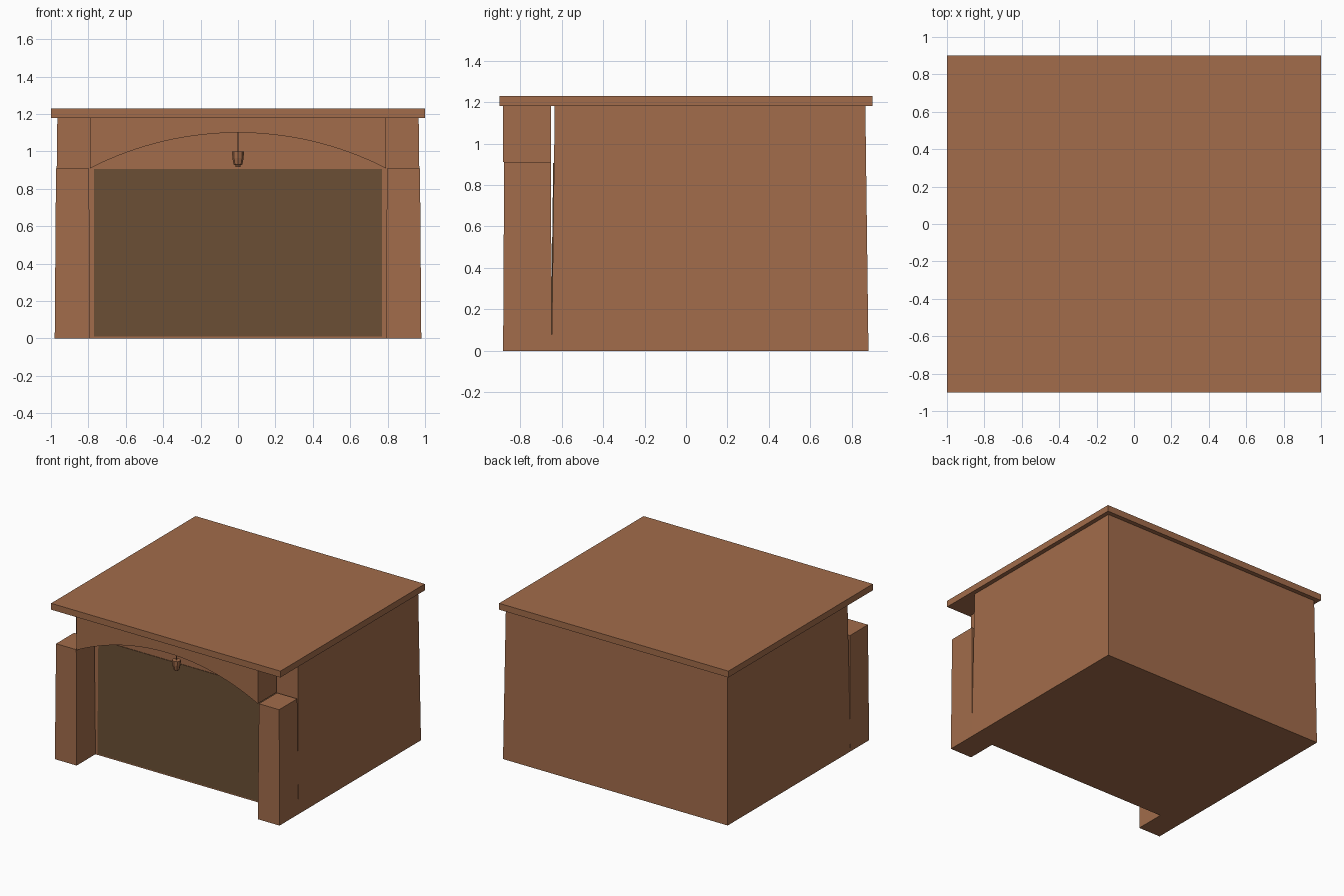
import bpy, bmesh, math

if "Cube" in bpy.data.objects:
    bpy.data.objects.remove(bpy.data.objects["Cube"])

def material(name, rgb):
    m = bpy.data.materials.new(name)
    m.diffuse_color = (*rgb, 1)
    m.use_nodes = True
    m.node_tree.nodes["Principled BSDF"].inputs["Base Color"].default_value = m.diffuse_color
    return m

BROWN = material("warm_brown", (0.36, 0.15, 0.069))
DARK = material("dark_brown", (0.145, 0.077, 0.035))

def make(name, verts, faces, mat):
    me = bpy.data.meshes.new(name)
    me.from_pydata(verts, [], faces)
    bm = bmesh.new()
    bm.from_mesh(me)
    bmesh.ops.recalc_face_normals(bm, faces=bm.faces)
    bm.to_mesh(me)
    bm.free()
    me.materials.append(mat)
    ob = bpy.data.objects.new(name, me)
    bpy.context.collection.objects.link(ob)
    return ob

def bridge(name, rings, mat):
    """Join equal-length rings into a closed solid."""
    n = len(rings[0])
    faces = [tuple(range(n)), tuple(range(n * (len(rings) - 1), n * len(rings)))]
    for r in range(len(rings) - 1):
        for i in range(n):
            j = (i + 1) % n
            faces.append((r * n + i, r * n + j, (r + 1) * n + j, (r + 1) * n + i))
    return make(name, [v for ring in rings for v in ring], faces, mat)

def tapered_box(name, x0, x1, y0, y1, z0, z1, tx=0, ty=0, mat=BROWN):
    def ring(a, b, z):
        return [(x0 + a, y0 + b, z), (x1 - a, y0 + b, z),
                (x1 - a, y1 - b, z), (x0 + a, y1 - b, z)]
    return bridge(name, [ring(0, 0, z0), ring(tx, ty, z1)], mat)

def turned(name, profile, y, sides):
    return bridge(name, [[(r * math.cos(2 * math.pi * i / sides),
                           y + r * math.sin(2 * math.pi * i / sides), z)
                          for i in range(sides)] for r, z in profile], BROWN)

# Roof slab and tapered main block
tapered_box("roof", -1, 1, -0.9, 0.9, 1.18, 1.23)
tapered_box("main_block", -0.98, 0.98, -0.648, 0.88, 0, 1.18, 0.014, 0.015)

# Front pillars, slightly tapered
for side, cx in (("left", -0.885), ("right", 0.885)):
    tapered_box(side + "_pillar", cx - 0.095, cx + 0.095, -0.882, -0.647, 0, 0.91, 0.007, 0.005)

# Arched lintel spanning the pillars
R = (0.79 ** 2 + 0.19 ** 2) / (2 * 0.19)
N = 32
front = [(-0.79, 1.18)]
for i in range(N + 1):
    x = -0.79 + 1.58 * i / N
    front.append((x, 1.10 - R + math.sqrt(R * R - x * x)))
front.append((0.79, 1.18))
bridge("arch_lintel", [[(x, y, z) for x, z in front] for y in (-0.882, -0.65)], BROWN)

# Dark front panel lying on the leaning wall
def wall_y(z):
    return -0.648 + 0.015 * z / 1.18
bridge("dark_panel", [[(x, wall_y(z) + d, z) for x, z in
                       ((-0.77, 0.01), (0.77, 0.01), (0.77, 0.905), (-0.77, 0.905))]
                      for d in (-0.004, 0.002)], DARK)

# Hanging lantern under the arch
turned("lantern_cord", [(0.004, 0.99), (0.004, 1.105)], -0.766, 6)
turned("lantern", [(0.013, 0.918), (0.015, 0.928), (0.023, 0.93),
                   (0.030, 0.965), (0.032, 1.0)], -0.766, 8)
